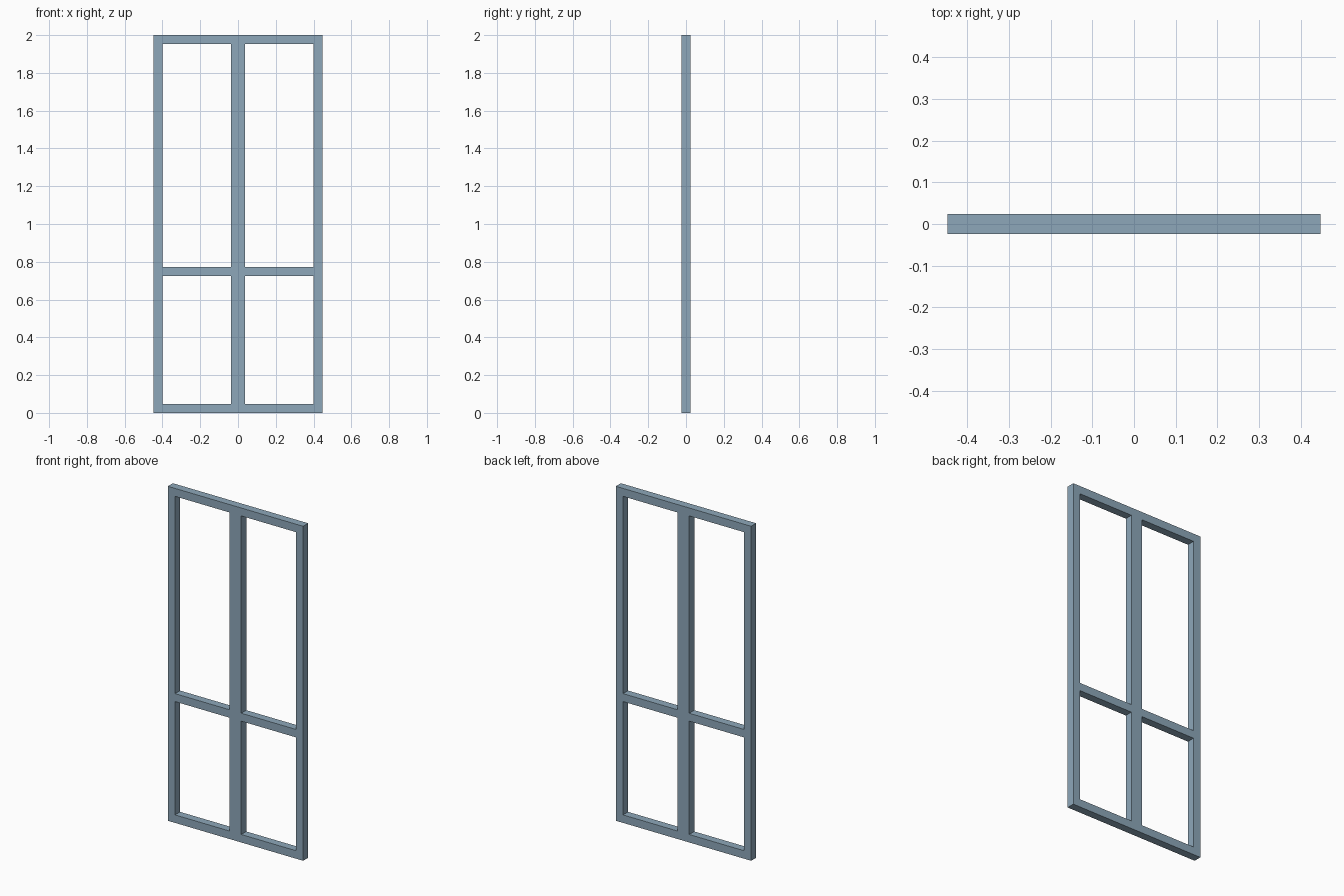
import bpy
import bmesh

cube = bpy.data.objects.get("Cube")
if cube:
    bpy.data.objects.remove(cube, do_unlink=True)

# Overall size and bar widths
HALF_WIDTH, HEIGHT, DEPTH = 0.4476, 2.0, 0.0476
BAR, MULLION_HALF = 0.0476, 0.038
RAIL_Z = 0.749

# Painted frame colour
paint = bpy.data.materials.new("blue_grey_paint")
paint.use_nodes = True
colour = (0.27, 0.39, 0.49, 1)
paint.diffuse_color = colour
paint.node_tree.nodes["Principled BSDF"].inputs["Base Color"].default_value = colour

# Bar edges across and up; bars are the even intervals, openings the odd ones
inner = HALF_WIDTH - BAR
xs = [-HALF_WIDTH, -inner, -MULLION_HALF, MULLION_HALF, inner, HALF_WIDTH]
zs = [0, BAR, RAIL_Z - BAR / 2, RAIL_Z + BAR / 2, HEIGHT - BAR, HEIGHT]

# Front face with four open panes
bm = bmesh.new()
grid = [[bm.verts.new((x, -DEPTH / 2, z)) for z in zs] for x in xs]
for i in range(len(xs) - 1):
    for j in range(len(zs) - 1):
        if i % 2 and j % 2:
            continue
        bm.faces.new((grid[i][j], grid[i + 1][j], grid[i + 1][j + 1], grid[i][j + 1]))

# Extrude to the frame's depth, keeping the front face
result = bmesh.ops.extrude_face_region(bm, geom=bm.faces[:], use_keep_orig=True)
back = [v for v in result["geom"] if isinstance(v, bmesh.types.BMVert)]
bmesh.ops.translate(bm, verts=back, vec=(0, DEPTH, 0))
bmesh.ops.recalc_face_normals(bm, faces=bm.faces[:])

mesh = bpy.data.meshes.new("window_frame")
bm.to_mesh(mesh)
bm.free()
mesh.materials.append(paint)
frame = bpy.data.objects.new("window_frame", mesh)
bpy.context.collection.objects.link(frame)
